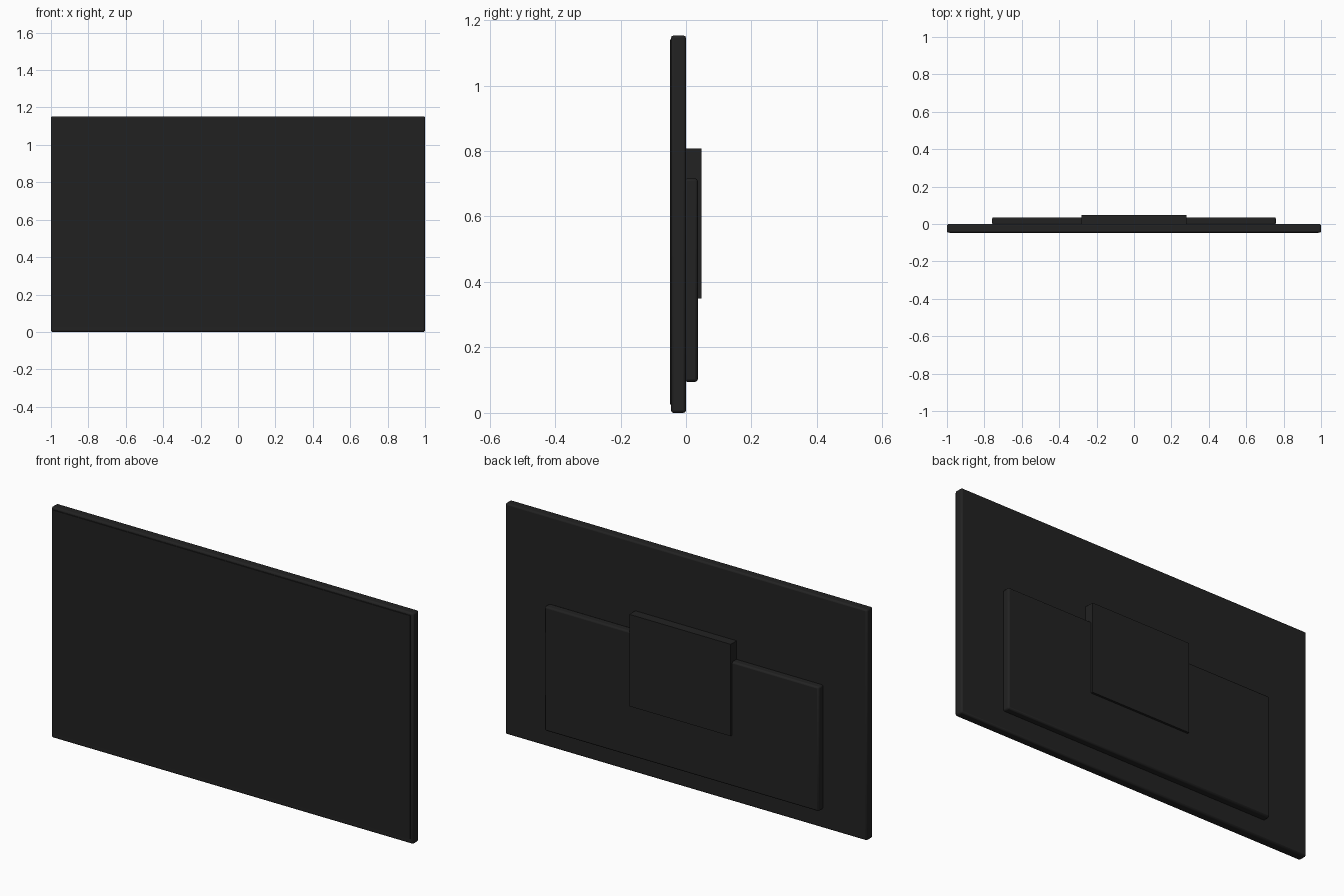
import bpy

if "Cube" in bpy.data.objects:
    bpy.data.objects.remove(bpy.data.objects["Cube"])


def material(name, value):
    m = bpy.data.materials.new(name)
    m.diffuse_color = (value, value, value, 1)
    m.use_nodes = True
    m.node_tree.nodes["Principled BSDF"].inputs["Base Color"].default_value = m.diffuse_color
    return m


casing = material("black plastic", 0.016)
glass = material("dark screen glass", 0.015)


def box(name, x, y, z, mat, bevel=0.0):
    """Box spanning the (min, max) ranges, with optionally chamfered edges."""
    spans = (x, y, z)
    bpy.ops.mesh.primitive_cube_add(size=1, location=[(a + b) / 2 for a, b in spans])
    ob = bpy.context.object
    ob.name = name
    ob.scale = [b - a for a, b in spans]
    bpy.ops.object.transform_apply(location=False, rotation=False, scale=True)
    ob.data.materials.append(mat)
    if bevel:
        mod = ob.modifiers.new("edge", 'BEVEL')
        mod.width = bevel
        mod.segments = 2
        bpy.ops.object.shade_smooth_by_angle()
    return ob


# Main display slab
box("display_body", (-1, 1), (-0.046, 0.0), (0, 1.153), casing, 0.008)
# Thin glass plate on the front
box("screen", (-0.986, 0.986), (-0.049, -0.044), (0.025, 1.14), glass)
# Wide electronics housing on the back
box("rear_housing", (-0.758, 0.758), (-0.005, 0.036), (0.095, 0.716), casing, 0.008)
# Square-edged wall mount block
box("mount_block", (-0.28, 0.28), (-0.005, 0.047), (0.349, 0.808), casing)
